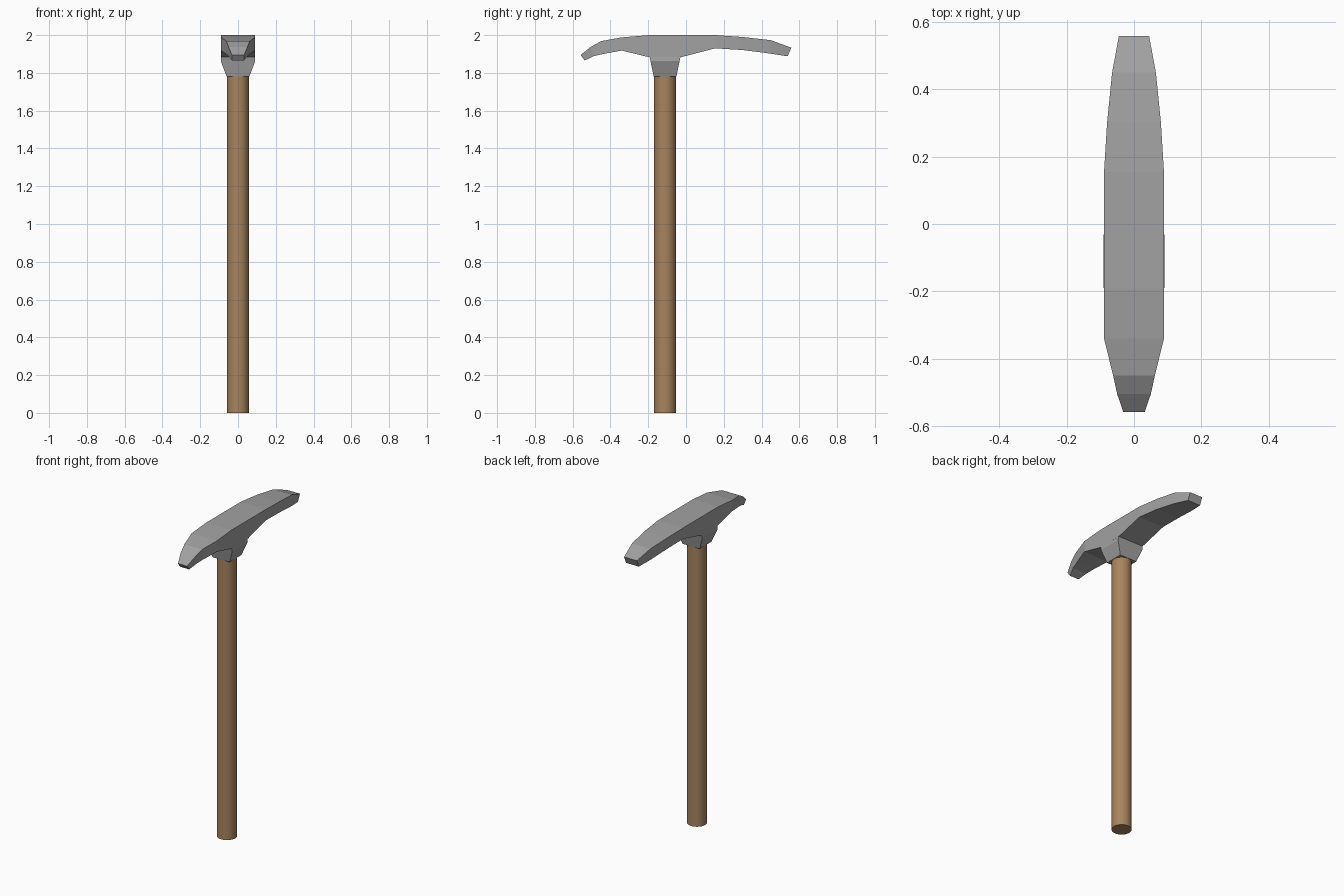
import bpy, bmesh, math

if "Cube" in bpy.data.objects:
    bpy.data.objects.remove(bpy.data.objects["Cube"])


def material(name, colour):
    m = bpy.data.materials.new(name)
    m.diffuse_color = (*colour, 1)
    m.use_nodes = True
    m.node_tree.nodes["Principled BSDF"].inputs["Base Color"].default_value = m.diffuse_color
    return m


def loft(name, rings, mat):
    """Skin a list of equal-length point rings and cap both ends."""
    bm = bmesh.new()
    loops = [[bm.verts.new(p) for p in ring] for ring in rings]
    n = len(loops[0])
    for a, b in zip(loops, loops[1:]):
        for i in range(n):
            j = (i + 1) % n
            bm.faces.new((a[i], a[j], b[j], b[i]))
    bm.faces.new(loops[0])
    bm.faces.new(loops[-1])
    bmesh.ops.recalc_face_normals(bm, faces=bm.faces[:])
    mesh = bpy.data.meshes.new(name)
    bm.to_mesh(mesh)
    bm.free()
    mesh.materials.append(mat)
    ob = bpy.data.objects.new(name, mesh)
    bpy.context.collection.objects.link(ob)
    return ob


steel = material("grey steel", (0.36, 0.36, 0.36))
wood = material("brown wood", (0.39, 0.23, 0.11))
HANDLE_Y = -0.111

# Pick head: stations of top y, top z, bottom y, bottom z, half width
stations = [
    (-0.558, 1.895, -0.536, 1.866, 0.032),
    (-0.505, 1.937, -0.487, 1.889, 0.050),
    (-0.450, 1.968, -0.440, 1.900, 0.062),
    (-0.340, 1.988, -0.340, 1.918, 0.089),
    (-0.195, 2.000, -0.195, 1.883, 0.089),
    (-0.027, 2.000, -0.027, 1.883, 0.089),
    (0.155, 2.000, 0.155, 1.930, 0.089),
    (0.300, 1.990, 0.300, 1.921, 0.080),
    (0.450, 1.973, 0.440, 1.903, 0.065),
    (0.558, 1.933, 0.538, 1.888, 0.045),
]
loft("pick_head",
     [[(-w, ty, tz), (w, ty, tz), (w, by, bz), (-w, by, bz)]
      for ty, tz, by, bz, w in stations], steel)

# Tapered socket under the head: z, half width in x, half depth in y
socket = [(1.89, 0.088, 0.083), (1.862, 0.091, 0.077), (1.78, 0.060, 0.060)]
loft("head_socket",
     [[(sx * hx, HANDLE_Y + sy * hy, z)
       for sx, sy in ((-1, -1), (1, -1), (1, 1), (-1, 1))]
      for z, hx, hy in socket], steel)

# Round wooden handle, top end buried in the socket
bpy.ops.mesh.primitive_cylinder_add(vertices=32, radius=0.058, depth=1.85,
                                    location=(0, HANDLE_Y, 0.925))
handle = bpy.context.object
handle.name = "handle"
handle.data.materials.append(wood)
bpy.ops.object.shade_smooth_by_angle(angle=math.radians(30))
